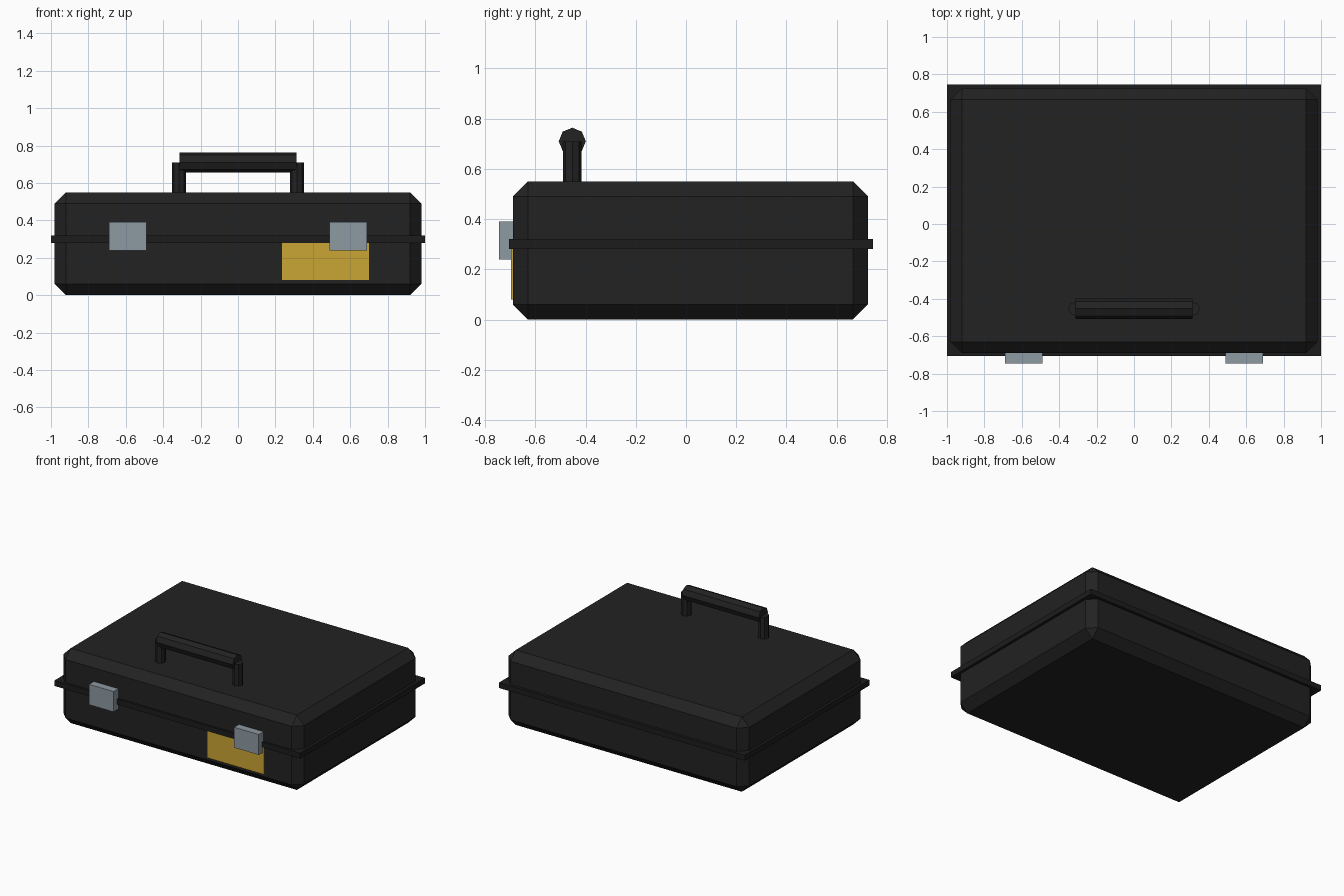
import bpy
import math

if "Cube" in bpy.data.objects:
    bpy.data.objects.remove(bpy.data.objects["Cube"], do_unlink=True)


def material(name, rgb):
    m = bpy.data.materials.new(name)
    m.use_nodes = True
    colour = (*rgb, 1.0)
    m.diffuse_color = colour
    bsdf = next(n for n in m.node_tree.nodes if n.type == "BSDF_PRINCIPLED")
    bsdf.inputs["Base Color"].default_value = colour
    return m


black = material("case black", (0.016, 0.016, 0.016))
trim = material("trim black", (0.012, 0.012, 0.012))
steel = material("latch grey", (0.27, 0.32, 0.36))
yellow = material("label yellow", (0.60, 0.38, 0.035))


def box(name, low, high, mat, bevel=0.0):
    centre = [(a + b) / 2 for a, b in zip(low, high)]
    bpy.ops.mesh.primitive_cube_add(size=1, location=centre)
    ob = bpy.context.object
    ob.name = name
    ob.scale = [b - a for a, b in zip(low, high)]
    bpy.ops.object.transform_apply(location=False, rotation=False, scale=True)
    ob.data.materials.append(mat)
    if bevel:
        mod = ob.modifiers.new("Chamfer", "BEVEL")
        mod.width = bevel
        mod.segments = 1
    return ob


def rod(name, centre, radius, length, mat, rotation=(0, 0, 0)):
    bpy.ops.mesh.primitive_cylinder_add(vertices=8, radius=radius, depth=length,
                                        location=centre, rotation=rotation)
    ob = bpy.context.object
    ob.name = name
    ob.data.materials.append(mat)
    return ob


# Chamfered case and the rim around its seam
box("case_body", (-0.98, -0.69, 0), (0.98, 0.725, 0.55), black, 0.06)
box("seam_rim", (-1, -0.705, 0.28), (1, 0.745, 0.32), trim)

# Front label plate
box("front_label", (0.235, -0.698, 0.08), (0.70, -0.689, 0.28), yellow)

# Latches and handle posts, one per side
handle_y = -0.453
for side, sign in (("left", 1), ("right", -1)):
    x = 0.59 * sign
    box(side + "_latch", (x - 0.10, -0.745, 0.24), (x + 0.10, -0.685, 0.39), steel)
    rod(side + "_handle_post", (0.315 * sign, handle_y, 0.62), 0.037, 0.18, black)

# Eight-sided grip
rod("handle_grip", (0, handle_y, 0.71), 0.054, 0.625, black, (0, math.pi / 2, 0))
